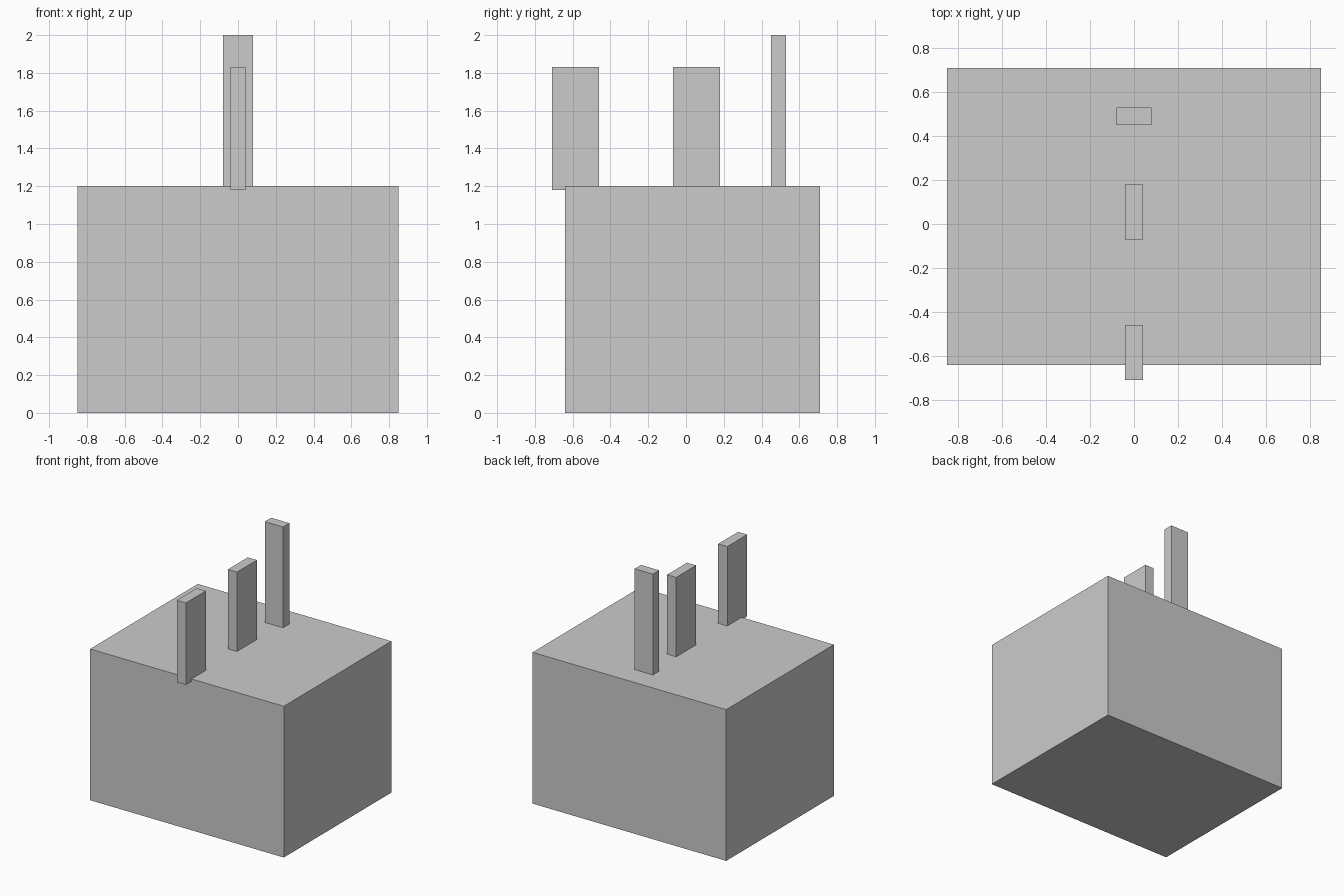
import bpy

cube = bpy.data.objects.get("Cube")
if cube:
    bpy.data.objects.remove(cube, do_unlink=True)

# Single flat grey
GREY = (0.6, 0.6, 0.6, 1.0)
grey = bpy.data.materials.new("plain grey")
grey.use_nodes = True
grey.diffuse_color = GREY
grey.node_tree.nodes["Principled BSDF"].inputs["Base Color"].default_value = GREY


def box(name, x, y, z):
    """Add a box spanning the (min, max) range on each axis."""
    spans = (x, y, z)
    bpy.ops.mesh.primitive_cube_add(size=1, location=[(a + b) / 2 for a, b in spans])
    obj = bpy.context.object
    obj.name = obj.data.name = name
    obj.scale = [b - a for a, b in spans]
    bpy.ops.object.transform_apply(location=False, rotation=False, scale=True)
    obj.data.materials.append(grey)
    return obj


# Main block
box("body", (-0.85, 0.85), (-0.64, 0.71), (0, 1.2))

# Two matching thin prongs, the front one overhanging the edge
for name, y in (("front_prong", -0.71), ("middle_prong", -0.07)):
    box(name, (-0.04, 0.04), (y, y + 0.25), (1.18, 1.83))

# Taller prong turned crosswise at the back
box("back_prong", (-0.08, 0.08), (0.45, 0.53), (1.18, 2.0))
